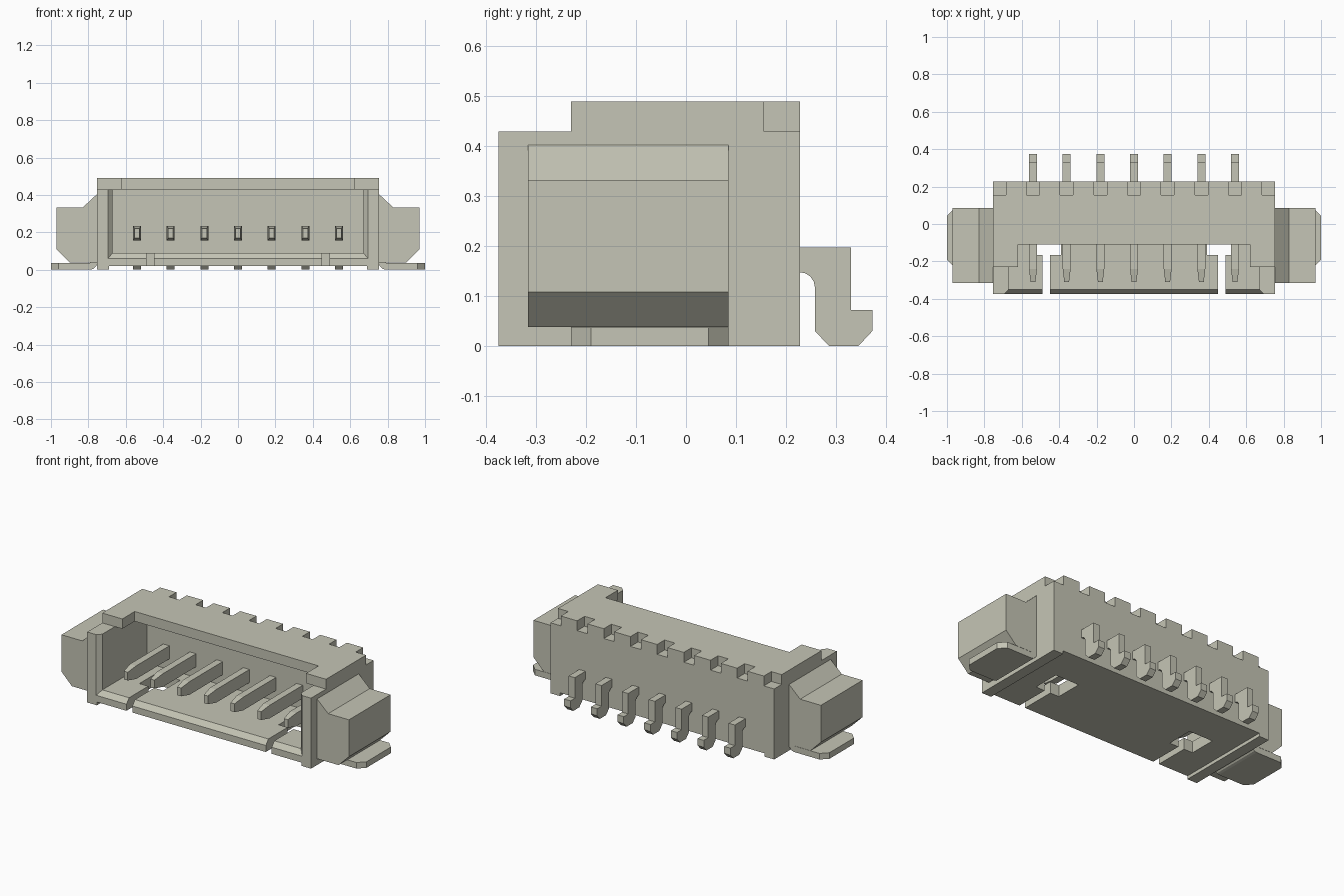
import bpy, bmesh, math

cube = bpy.data.objects.get("Cube")
if cube:
    bpy.data.objects.remove(cube, do_unlink=True)

beige = bpy.data.materials.new("warm_grey_beige")
beige.use_nodes = True
colour = (0.56, 0.56, 0.465, 1)
beige.diffuse_color = colour
beige.node_tree.nodes["Principled BSDF"].inputs["Base Color"].default_value = colour


def finish(name, bm):
    bmesh.ops.recalc_face_normals(bm, faces=bm.faces)
    me = bpy.data.meshes.new(name)
    bm.to_mesh(me)
    bm.free()
    me.materials.append(beige)
    ob = bpy.data.objects.new(name, me)
    bpy.context.collection.objects.link(ob)
    return ob


def loft(name, loop_a, loop_b):
    """Solid between two matching loops of points."""
    bm = bmesh.new()
    a = [bm.verts.new(p) for p in loop_a]
    b = [bm.verts.new(p) for p in loop_b]
    bm.faces.new(a)
    bm.faces.new(b)
    for i in range(len(a)):
        j = (i + 1) % len(a)
        bm.faces.new((a[i], a[j], b[j], b[i]))
    return finish(name, bm)


def box(name, x0, x1, y0, y1, z0, z1):
    ring = [(x0, y0), (x1, y0), (x1, y1), (x0, y1)]
    return loft(name, [(x, y, z0) for x, y in ring], [(x, y, z1) for x, y in ring])


def rect_y(cx, half, y, z0, z1):
    return [(cx - half, y, z0), (cx + half, y, z0), (cx + half, y, z1), (cx - half, y, z1)]


def carve(target, cutters):
    """Cut every cutter out of the target, then drop the cutters."""
    for c in cutters:
        c.hide_render = True
        mod = target.modifiers.new("cut", "BOOLEAN")
        mod.operation = "DIFFERENCE"
        mod.solver = "EXACT"
        mod.object = c
    bpy.context.view_layer.update()
    graph = bpy.context.evaluated_depsgraph_get()
    mesh = bpy.data.meshes.new_from_object(target.evaluated_get(graph))
    target.modifiers.clear()
    target.data = mesh
    for c in cutters:
        bpy.data.objects.remove(c, do_unlink=True)


pin_xs = [0.18 * i for i in range(-3, 4)]

# Housing: block with a front pocket and a bevelled mouth
housing = box("housing", -0.755, 0.755, -0.375, 0.228, 0, 0.49)
cutters = [
    box("pocket_cut", -0.67, 0.67, -0.5, 0.08, 0.09, 0.43),
    loft("mouth_cut", rect_y(0, 0.72, -0.4, 0.03, 0.43), rect_y(0, 0.67, -0.35, 0.09, 0.43)),
    box("roof_front_cut", -0.9, 0.9, -0.5, -0.23, 0.43, 0.6),
    box("roof_middle_cut", -0.62, 0.62, -0.5, -0.11, 0.4, 0.6),
    box("underside_cut", -0.69, 0.69, -0.5, 0.5, -0.1, 0.02),
]
# Notches along the rear top edge, including both corners
for x in pin_xs + [-0.72, 0.72]:
    cutters.append(box("notch_cut", x - 0.035, x + 0.035, 0.156, 0.3, 0.43, 0.6))
# Slots and windows in the floor
for x in (-0.47, 0.47):
    cutters.append(box("slot_cut", x - 0.02, x + 0.02, -0.5, -0.1, -0.1, 0.2))
    cutters.append(box("window_cut", x - 0.08, x + 0.08, -0.165, 0, -0.1, 0.2))
carve(housing, cutters)

# Contact pins: tapered blade inside, bent tail behind
tail = [(0.2, 0.197), (0.33, 0.197), (0.33, 0.072), (0.373, 0.072), (0.373, 0.03),
        (0.345, 0), (0.287, 0), (0.258, 0.03)]
for k in range(5):
    t = math.pi / 2 * k / 4
    tail.append((0.228 + 0.03 * math.cos(t), 0.118 + 0.03 * math.sin(t)))
tail.append((0.2, 0.148))
for i, x in enumerate(pin_xs, 1):
    box(f"pin_blade_{i}", x - 0.021, x + 0.021, -0.24, 0.1, 0.155, 0.235)
    loft(f"pin_tip_{i}", rect_y(x, 0.013, -0.31, 0.17, 0.22),
         rect_y(x, 0.021, -0.24, 0.155, 0.235))
    loft(f"pin_tail_{i}", [(x - 0.021, y, z) for y, z in tail],
         [(x + 0.021, y, z) for y, z in tail])

# Side wings and solder tabs, on both sides
wing = [(0.75, 0.405), (0.755, 0.403), (0.83, 0.333), (0.97, 0.333),
        (0.97, 0.108), (0.9, 0.038), (0.75, 0.038)]
tab = [(0.79, -0.23), (0.96, -0.23), (1, -0.19), (1, 0.045), (0.96, 0.085), (0.79, 0.085)]
bend = [(0.75, 0.038), (0.79, 0.038), (0.79, 0), (0.775, 0.004), (0.765, 0.013), (0.75, 0.03)]
for side, s in (("right", -1), ("left", 1)):
    loft(f"{side}_wing", [(s * x, -0.316, z) for x, z in wing],
         [(s * x, 0.085, z) for x, z in wing])
    loft(f"{side}_solder_tab", [(s * x, y, 0) for x, y in tab],
         [(s * x, y, 0.037) for x, y in tab])
    loft(f"{side}_tab_bend", [(s * x, -0.23, z) for x, z in bend],
         [(s * x, 0.085, z) for x, z in bend])
